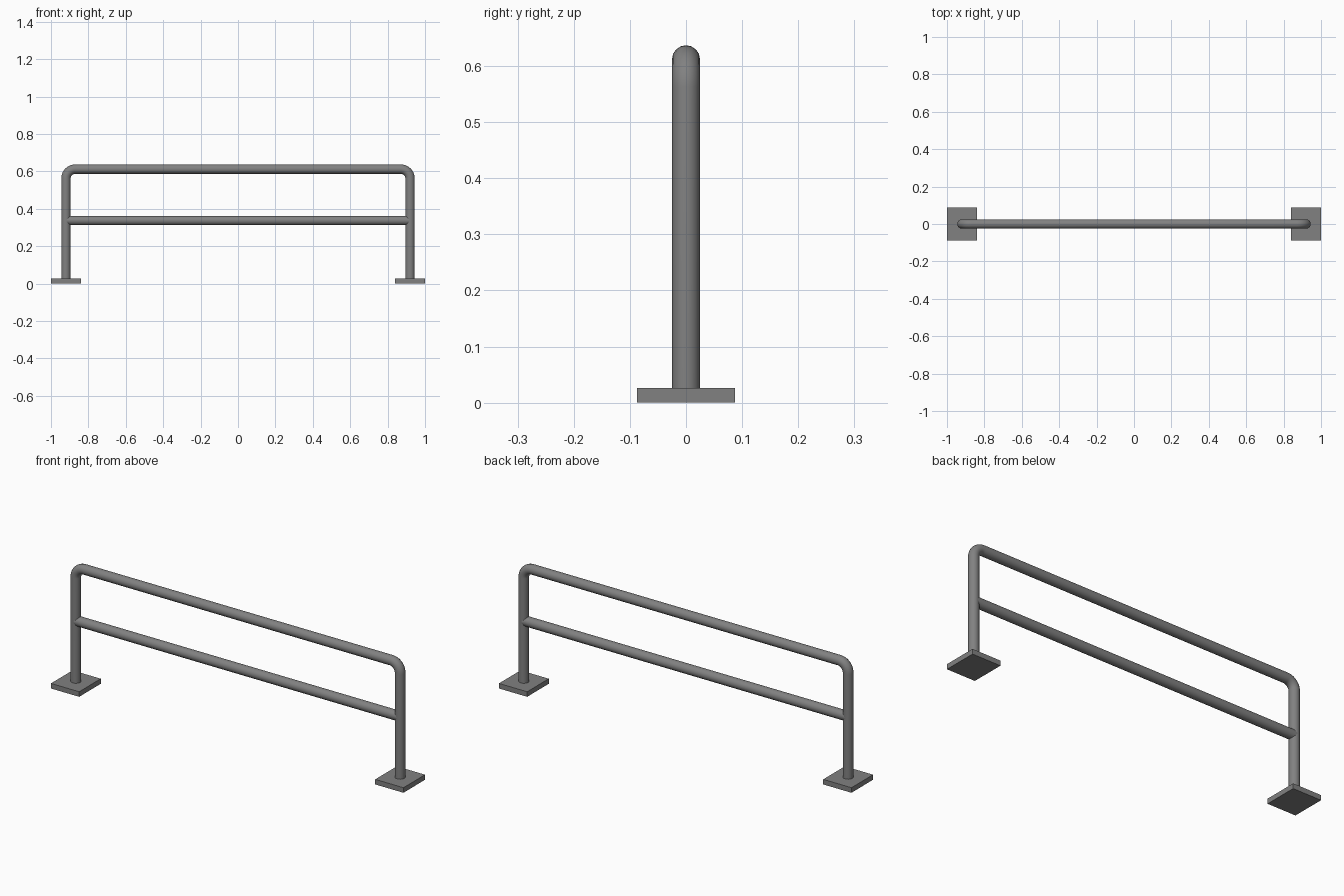
import bpy
from math import cos, sin, pi, radians

cube = bpy.data.objects.get("Cube")
if cube:
    bpy.data.objects.remove(cube, do_unlink=True)

POST_X, RAIL_Z, MID_Z = 0.92, 0.612, 0.337
PIPE_R, BEND_R = 0.025, 0.05
PLATE = (0.16, 0.175, 0.026)

# Single painted steel colour
steel = bpy.data.materials.new("grey_steel")
steel.use_nodes = True
steel.diffuse_color = (0.22, 0.22, 0.22, 1)
steel.node_tree.nodes["Principled BSDF"].inputs["Base Color"].default_value = (0.22, 0.22, 0.22, 1)


def pipe(name, points):
    """Round tube swept along points in the XZ plane."""
    curve = bpy.data.curves.new(name, "CURVE")
    curve.dimensions = "3D"
    curve.bevel_depth = PIPE_R
    curve.bevel_resolution = 6
    curve.use_fill_caps = True
    spline = curve.splines.new("POLY")
    spline.points.add(len(points) - 1)
    for p, (x, z) in zip(spline.points, points):
        p.co = (x, 0, z, 1)
    obj = bpy.data.objects.new(name, curve)
    bpy.context.collection.objects.link(obj)
    bpy.ops.object.select_all(action="DESELECT")
    obj.select_set(True)
    bpy.context.view_layer.objects.active = obj
    bpy.ops.object.convert(target="MESH")
    obj = bpy.context.object
    obj.data.materials.clear()
    obj.data.materials.append(steel)
    bpy.ops.object.shade_smooth_by_angle(angle=radians(40))
    return obj


# Outer hoop: two posts joined by the top rail with rounded bends
steps = 10
cx, cz = POST_X - BEND_R, RAIL_Z - BEND_R
half = [(POST_X, PLATE[2] / 2)]
for i in range(steps + 1):
    a = i / steps * pi / 2
    half.append((cx + BEND_R * cos(a), cz + BEND_R * sin(a)))
pipe("hoop_frame", half + [(-x, z) for x, z in reversed(half)])

# Straight middle rail between the posts
pipe("middle_rail", [(-POST_X, MID_Z), (POST_X, MID_Z)])

# Base plates
for side, sign in (("left", 1), ("right", -1)):
    bpy.ops.mesh.primitive_cube_add(size=1, location=(sign * (1 - PLATE[0] / 2), 0, PLATE[2] / 2))
    plate = bpy.context.object
    plate.name = side + "_base_plate"
    plate.scale = PLATE
    bpy.ops.object.transform_apply(location=False, rotation=False, scale=True)
    plate.data.materials.append(steel)
